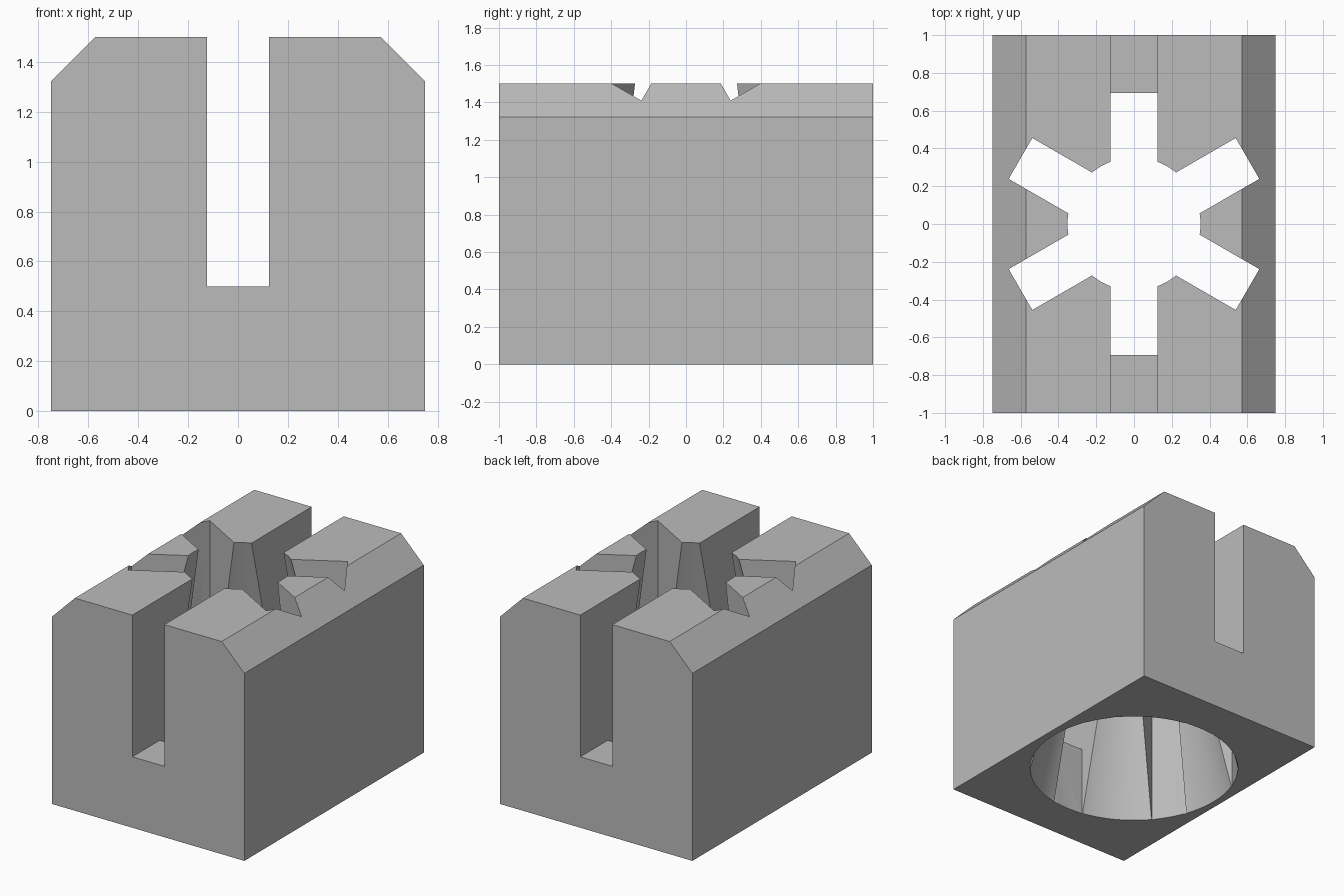
import bpy, bmesh, math

cube = bpy.data.objects.get("Cube")
if cube:
    bpy.data.objects.remove(cube, do_unlink=True)

WIDTH, LENGTH, HEIGHT = 1.5, 2.0, 1.5
CHAMFER = 0.177
SLOT_HALF, SLOT_FLOOR = 0.125, 0.5
TOP_R, BOTTOM_R = 0.352, 0.7
BAR_REACH = 0.694

grey = bpy.data.materials.new("plain_grey")
grey.use_nodes = True
colour = (0.5, 0.5, 0.5, 1)
grey.diffuse_color = colour
grey.node_tree.nodes["Principled BSDF"].inputs["Base Color"].default_value = colour


def add_object(name, bm):
    bmesh.ops.recalc_face_normals(bm, faces=bm.faces)
    mesh = bpy.data.meshes.new(name)
    bm.to_mesh(mesh)
    bm.free()
    mesh.materials.append(grey)
    obj = bpy.data.objects.new(name, mesh)
    bpy.context.collection.objects.link(obj)
    return obj


def cut(target, cutter):
    cutter.hide_render = True
    mod = target.modifiers.new("cut", 'BOOLEAN')
    mod.operation = 'DIFFERENCE'
    mod.solver = 'EXACT'
    mod.object = cutter
    bpy.ops.object.select_all(action='DESELECT')
    bpy.context.view_layer.objects.active = target
    target.select_set(True)
    bpy.ops.object.modifier_apply(modifier=mod.name)
    bpy.data.objects.remove(cutter, do_unlink=True)


# Block: chamfered profile with the long central slot, extruded along y
half = WIDTH / 2
right = [(half, 0), (half, HEIGHT - CHAMFER), (half - CHAMFER, HEIGHT),
         (SLOT_HALF, HEIGHT), (SLOT_HALF, SLOT_FLOOR)]
profile = right + [(-x, z) for x, z in reversed(right)]
bm = bmesh.new()
face = bm.faces.new([bm.verts.new((x, -LENGTH / 2, z)) for x, z in profile])
ext = bmesh.ops.extrude_face_region(bm, geom=[face])
bmesh.ops.translate(bm, vec=(0, LENGTH, 0),
                    verts=[v for v in ext["geom"] if isinstance(v, bmesh.types.BMVert)])
block = add_object("slotted_block", bm)

# Tapered bore through the block, extended past both ends along its slope
margin = 0.1
slope = (BOTTOM_R - TOP_R) / HEIGHT
bm = bmesh.new()
bmesh.ops.create_cone(bm, cap_ends=True, segments=96,
                      radius1=BOTTOM_R + slope * margin, radius2=TOP_R - slope * margin,
                      depth=HEIGHT + 2 * margin)
bmesh.ops.translate(bm, verts=bm.verts, vec=(0, 0, HEIGHT / 2))
cut(block, add_object("bore_cutter", bm))

# Three crossing bars make the six radial channels
for i in range(3):
    bm = bmesh.new()
    bmesh.ops.create_cube(bm, size=1)
    bmesh.ops.scale(bm, verts=bm.verts, vec=(2 * SLOT_HALF, 2 * BAR_REACH, 2 * HEIGHT))
    bmesh.ops.translate(bm, verts=bm.verts, vec=(0, 0, HEIGHT / 2))
    bar = add_object("channel_cutter", bm)
    bar.rotation_euler.z = i * math.pi / 3
    bpy.context.view_layer.update()
    cut(block, bar)

bpy.ops.object.shade_smooth_by_angle(angle=math.radians(15))
